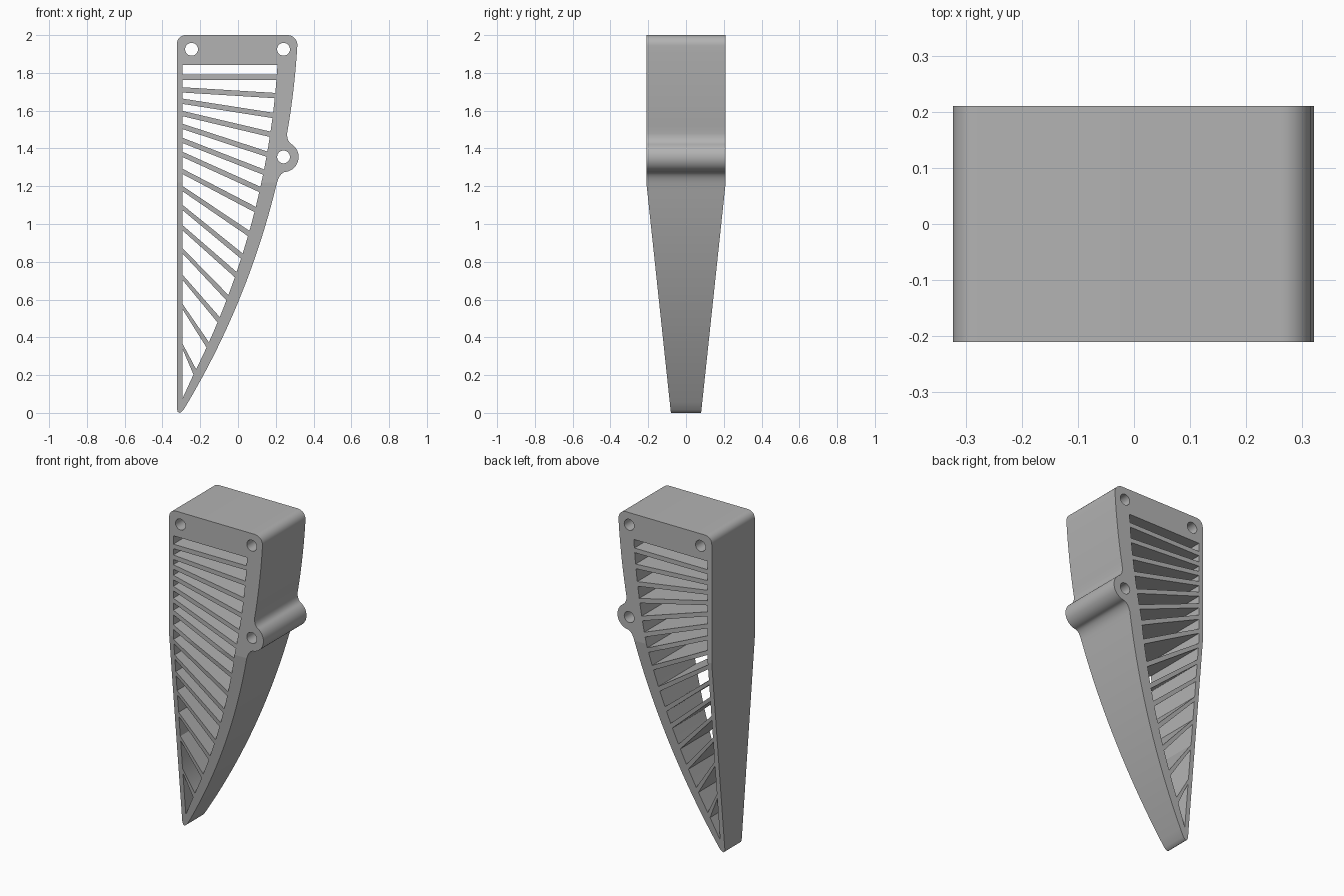
import bpy, bmesh, math
from mathutils import Vector

cube = bpy.data.objects.get("Cube")
if cube:
    bpy.data.objects.remove(cube)

HALF_DEPTH, TIP_DEPTH, KINK = 0.21, 0.08, 1.22
LEFT, INNER_LEFT = -0.323, -0.295


def bow(z, x_max, z_mid, r):
    """x of a large circular arc at height z."""
    return x_max - r + math.sqrt(r * r - (z - z_mid) ** 2)


def outer(z):
    return bow(z, 0.322, 2.2, 4.213)


def inner(z):
    return bow(z, 0.217, 2.1, 4.2)


def arc(cx, cz, r, a0, a1, n):
    angles = [math.radians(a0 + (a1 - a0) * i / n) for i in range(n + 1)]
    return [(cx + r * math.cos(a), cz + r * math.sin(a)) for a in angles]


def along(f, z0, z1, n):
    heights = [z0 + (z1 - z0) * i / n for i in range(n + 1)]
    return [(f(z), z) for z in heights]


def fillet(p0, p1, p2, n=8):
    """Quadratic blend between two points."""
    a, b, c = Vector(p0), Vector(p1), Vector(p2)
    pts = [a.lerp(b, i / n).lerp(b.lerp(c, i / n), i / n) for i in range(1, n)]
    return [tuple(p) for p in pts]


# Outer outline: rounded tip, bowed edge, side lug, rounded top corners
lug = (0.241, 1.355)
lug_arc = arc(*lug, 0.08, -85, 55, 24)
low_edge = along(outer, 0.015, 1.215, 28)
high_edge = along(outer, 1.48, 1.945, 12)
outline = [(LEFT, 0.02), (-0.319, 0.006), (-0.311, 0), (-0.303, 0.003)]
outline += low_edge + fillet(low_edge[-1], (0.22, 1.268), lug_arc[0])
outline += lug_arc + fillet(lug_arc[-1], (0.258, 1.437), high_edge[0])
outline += high_edge
outline += arc(high_edge[-1][0] - 0.052, 1.948, 0.052, 5, 90, 10)
outline += arc(LEFT + 0.045, 1.955, 0.045, 90, 180, 10)

# Bolt holes
loops = [outline]
for centre in [(-0.246, 1.925), (0.241, 1.925), lug]:
    loops.append(arc(*centre, 0.034, 0, 345, 23))

# Openings between the fanned slats, from slat heights at each end
left_z = [1.777, 1.71, 1.65, 1.585, 1.517, 1.443, 1.369, 1.279,
          1.188, 1.088, 0.981, 0.859, 0.719, 0.565, 0.355]
right_z = [1.777, 1.68, 1.575, 1.475, 1.37, 1.275, 1.183, 1.077,
           0.95, 0.83, 0.732, 0.61, 0.493, 0.36, 0.217]
half = 0.014
tops = [(1.843, 1.843)] + [(a - half, b - half) for a, b in zip(left_z, right_z)]
bottoms = [(a + half, b + half) for a, b in zip(left_z, right_z)]
for (lt, rt), (lb, rb) in zip(tops, bottoms):
    loops.append([(INNER_LEFT, lt), (INNER_LEFT, lb)] + along(inner, rb, rt, 2))
lt, rt = tops[-1]
loops.append([(INNER_LEFT, lt), (INNER_LEFT, 0.074), (inner(rt), rt)])

# Filled, extruded plate from the outlines
curve = bpy.data.curves.new("bracket_outline", "CURVE")
curve.dimensions = "2D"
curve.fill_mode = "BOTH"
curve.extrude = HALF_DEPTH
for pts in loops:
    spline = curve.splines.new("POLY")
    spline.points.add(len(pts) - 1)
    for point, (x, z) in zip(spline.points, pts):
        point.co = (x, z, 0, 1)
    spline.use_cyclic_u = True
helper = bpy.data.objects.new("bracket_outline", curve)
bpy.context.scene.collection.objects.link(helper)
bpy.context.view_layer.update()
evaluated = helper.evaluated_get(bpy.context.evaluated_depsgraph_get())
mesh = bpy.data.meshes.new_from_object(evaluated)
bpy.data.objects.remove(helper)

# Stand the plate up, then taper its depth below the kink
bm = bmesh.new()
bm.from_mesh(mesh)
for v in bm.verts:
    v.co = (v.co.x, -v.co.z, v.co.y)
bmesh.ops.remove_doubles(bm, verts=bm.verts[:], dist=0.0001)
bmesh.ops.bisect_plane(bm, geom=bm.verts[:] + bm.edges[:] + bm.faces[:],
                       dist=0.00001, plane_co=(0, 0, KINK), plane_no=(0, 0, 1))
for v in bm.verts:
    t = min(v.co.z / KINK, 1)
    v.co.y *= (TIP_DEPTH + (HALF_DEPTH - TIP_DEPTH) * t) / HALF_DEPTH
bmesh.ops.recalc_face_normals(bm, faces=bm.faces[:])

# Smooth walls, flat front and back
for f in bm.faces:
    f.smooth = abs(f.normal.y) < 0.8
for e in bm.edges:
    e.smooth = e.calc_face_angle(0) < math.radians(30)
bm.to_mesh(mesh)
bm.free()

# Plain grey material
grey = bpy.data.materials.new("plain_grey")
grey.use_nodes = True
colour = (0.45, 0.45, 0.45, 1)
grey.diffuse_color = colour
grey.node_tree.nodes["Principled BSDF"].inputs["Base Color"].default_value = colour
mesh.materials.clear()
mesh.materials.append(grey)
mesh.name = "slatted_bracket"
bracket = bpy.data.objects.new("slatted_bracket", mesh)
bpy.context.scene.collection.objects.link(bracket)
